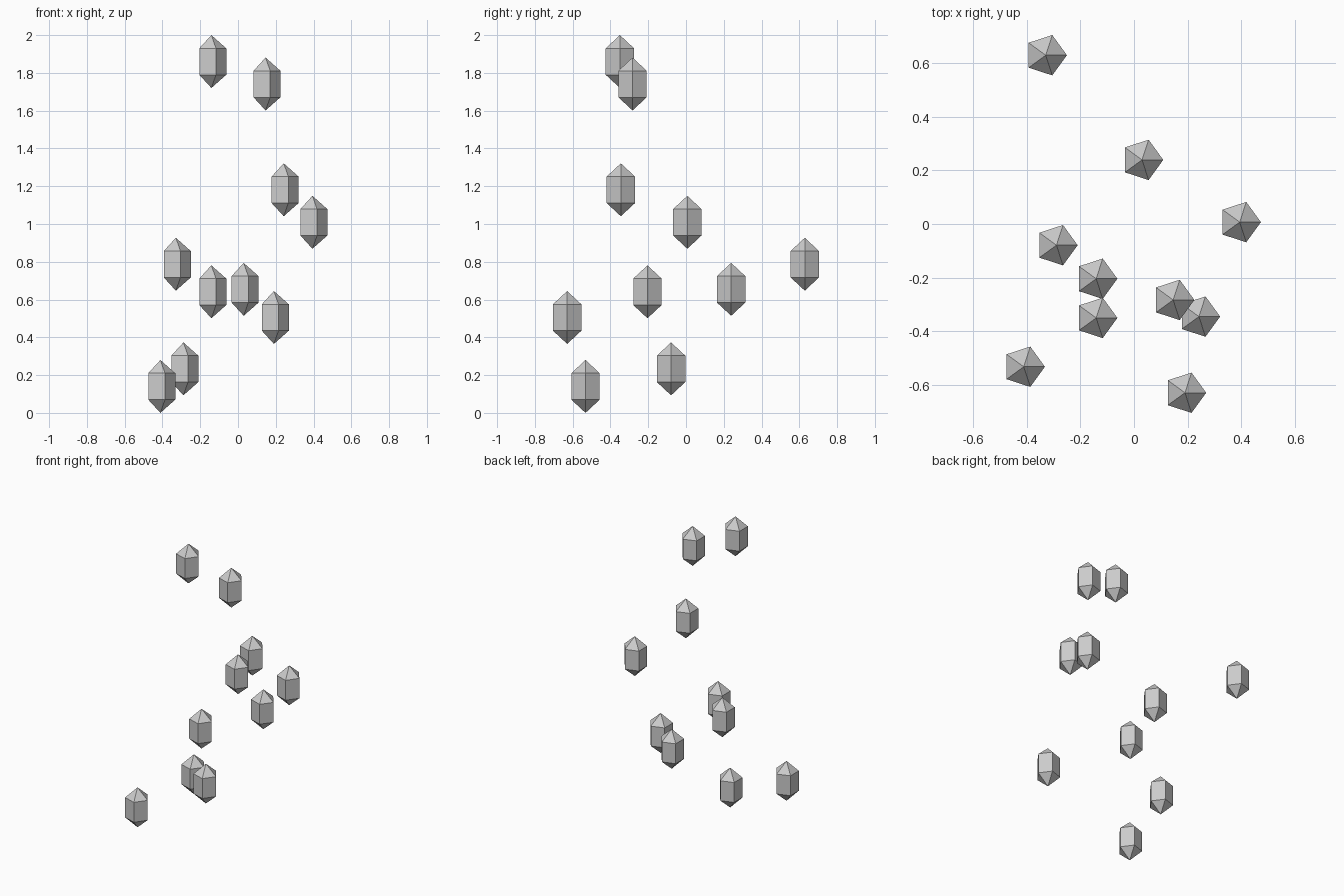
import bpy, bmesh, math

if "Cube" in bpy.data.objects:
    bpy.data.objects.remove(bpy.data.objects["Cube"])

R, HALF, TIP = 0.079, 0.07, 0.14   # prism radius, prism half height, tip height

grey = bpy.data.materials.new("crystal grey")
grey.diffuse_color = (0.6, 0.6, 0.6, 1)
grey.use_nodes = True
grey.node_tree.nodes["Principled BSDF"].inputs["Base Color"].default_value = grey.diffuse_color


def crystal_mesh():
    """Five-sided prism with a pointed cap at each end, origin at its centre."""
    bm = bmesh.new()
    angles = [math.tau * i / 5 for i in range(5)]
    low, high = [[bm.verts.new((R * math.cos(a), R * math.sin(a), z)) for a in angles]
                 for z in (-HALF, HALF)]
    bottom = bm.verts.new((0, 0, -TIP))
    top = bm.verts.new((0, 0, TIP))
    for i in range(5):
        j = (i + 1) % 5
        bm.faces.new((low[i], low[j], high[j], high[i]))
        bm.faces.new((high[i], high[j], top))
        bm.faces.new((low[j], low[i], bottom))
    mesh = bpy.data.meshes.new("crystal")
    bm.to_mesh(mesh)
    bm.free()
    mesh.materials.append(grey)
    return mesh


# Floating crystals: x, y and height of the upper tip
places = [
    (-0.141, -0.350, 2.000), (0.146, -0.283, 1.881), (0.242, -0.345, 1.321),
    (0.394, 0.007, 1.149), (-0.329, 0.629, 0.927), (-0.141, -0.204, 0.781),
    (0.030, 0.239, 0.794), (0.190, -0.629, 0.645), (-0.289, -0.079, 0.373),
    (-0.411, -0.532, 0.280),
]
mesh = crystal_mesh()
for n, (x, y, tip) in enumerate(places, 1):
    ob = bpy.data.objects.new(f"crystal_{n}", mesh)
    ob.location = (x, y, tip - TIP)
    bpy.context.collection.objects.link(ob)
